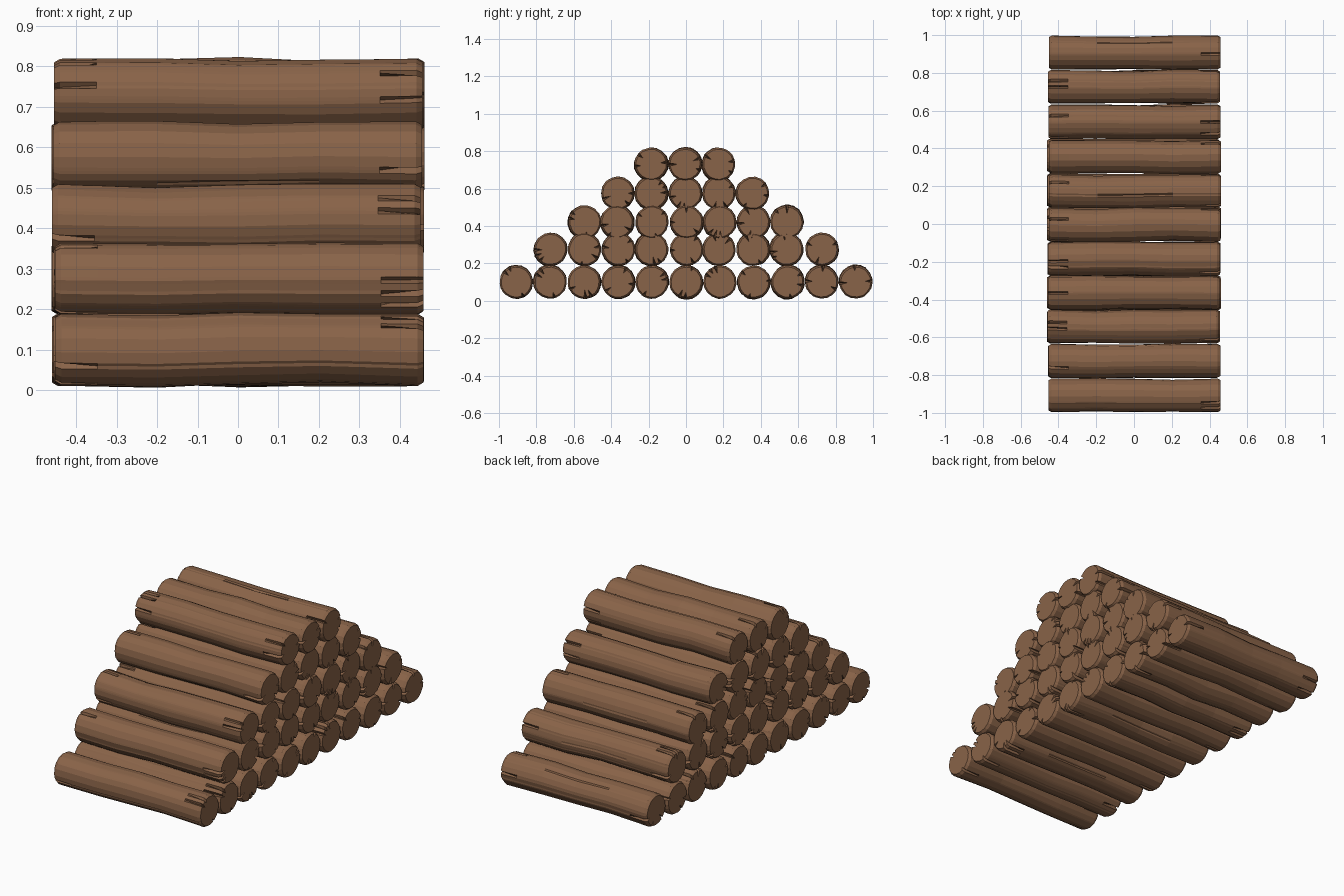
import bpy, bmesh, math, random
from mathutils import Vector

if "Cube" in bpy.data.objects:
    bpy.data.objects.remove(bpy.data.objects["Cube"])

random.seed(7)
bark = bpy.data.materials.new("bark_brown")
bark.diffuse_color = (0.25, 0.125, 0.065, 1)
bark.use_nodes = True
bark.node_tree.nodes["Principled BSDF"].inputs["Base Color"].default_value = bark.diffuse_color

SIDES = 16
R = 0.089
XS = [-0.455, -0.44, -0.35, -0.2, 0.0, 0.2, 0.35, 0.44, 0.455]
LAST = len(XS) - 1


def make_log(name, y, z):
    """One flat-shaded log along x with wobble, bevelled rims and split ends."""
    turn = random.uniform(0, math.tau)
    step = math.tau / SIDES
    # each split: side index -> depth per ring
    splits = {}
    slots = random.sample(range(SIDES), 7)
    for n, s in enumerate(slots):
        depth = random.uniform(0.2, 0.5)
        if n < 3:                      # split in the -x end
            splits[s] = {0: depth, 1: depth * 0.85}
        elif n < 6:                    # split in the +x end
            splits[s] = {LAST: depth, LAST - 1: depth * 0.85}
        else:                          # hairline crack along the middle
            splits[s] = {4: 0.06}
    # angles, with a narrow triple of points at each split
    angles = []
    for s in range(SIDES):
        a = turn + s * step
        if s in splits:
            angles += [(a - 0.09, None), (a, splits[s]), (a + 0.09, None)]
        else:
            angles.append((a, None))
    bumps = [random.uniform(-0.015, 0.015) for _ in angles]
    shift = random.uniform(-0.006, 0.006)

    # centre line bends and thickness changes at the inner rings
    bends = {i: (random.uniform(-0.005, 0.005), random.uniform(-0.005, 0.005),
                 random.uniform(0.94, 1.02)) for i in (3, 4, 5)}
    bm = bmesh.new()
    rings = []
    for i, x in enumerate(XS):
        dy, dz, k = bends.get(i, (0, 0, 1.0))
        if i in (2, 6):
            b = bends[3 if i == 2 else 5]
            dy, dz, k = b[0] * 0.4, b[1] * 0.4, 1 + (b[2] - 1) * 0.4
        if i in (0, LAST):
            k = 0.9
        ring = []
        for (a, cut), bump in zip(angles, bumps):
            r = R * k * (1 + bump)
            if cut and i in cut:
                r *= 1 - cut[i]
            ring.append(bm.verts.new((x + shift, y + dy + r * math.cos(a),
                                      z + dz + r * math.sin(a))))
        rings.append(ring)
    count = len(angles)
    for r0, r1 in zip(rings, rings[1:]):
        for j in range(count):
            k = (j + 1) % count
            bm.faces.new((r0[j], r0[k], r1[k], r1[j]))
    # end caps
    bm.faces.new(rings[0])
    bm.faces.new(rings[-1])
    bmesh.ops.recalc_face_normals(bm, faces=bm.faces)
    me = bpy.data.meshes.new(name)
    bm.to_mesh(me)
    bm.free()
    me.materials.append(bark)
    ob = bpy.data.objects.new(name, me)
    bpy.context.collection.objects.link(ob)


# stacked rows: log count and height of the centres
ROWS = [(11, 0.100), (9, 0.275), (7, 0.421), (5, 0.575), (3, 0.730)]
for row, (n, z) in enumerate(ROWS, 1):
    for j in range(n):
        y = (j - (n - 1) / 2) * 0.1815
        if row > 1:
            y += random.uniform(-0.008, 0.004)
        make_log(f"log_row{row}_{j + 1}", y, z)
